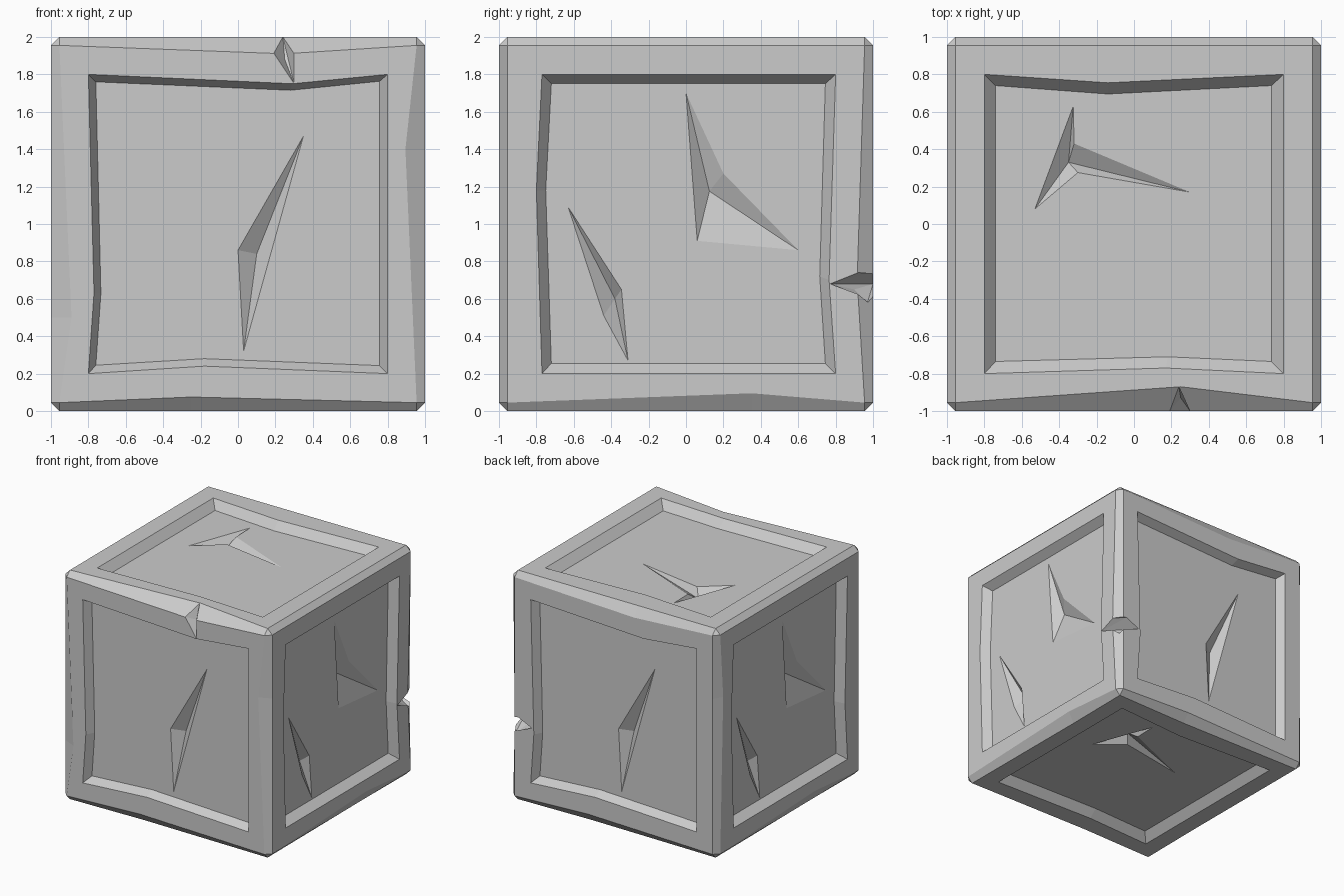
import bpy, bmesh
from itertools import product
from mathutils import Vector

if "Cube" in bpy.data.objects:
    bpy.data.objects.remove(bpy.data.objects["Cube"])

C = 0.045      # normal edge chamfer
DEPTH = 0.07   # panel recess

def to_object(name, bm):
    bmesh.ops.recalc_face_normals(bm, faces=bm.faces)
    bmesh.ops.translate(bm, verts=bm.verts, vec=(0, 0, 1))
    me = bpy.data.meshes.new(name)
    bm.to_mesh(me)
    bm.free()
    ob = bpy.data.objects.new(name, me)
    bpy.context.collection.objects.link(ob)
    return ob

# Worn edges: (axis along edge, signs of the other two) -> position, wear on each face
WEAR = {
    (0, -1, 1): (.25, .09, .13), (0, -1, -1): (-.25, .075, .06),
    (0, 1, 1): (-.2, .09, .045), (0, 1, -1): (.25, .075, .06),
    (1, 1, -1): (.35, .095, .05), (1, -1, -1): (-.35, .095, .05),
    (2, 1, -1): (.4, .045, .105), (2, -1, -1): (-.5, .05, .11),
    (2, 1, 1): (-.3, .085, .045), (2, -1, 1): (.4, .085, .045),
}

# Block with chamfered, chipped edges
bm = bmesh.new()
corner, kink = {}, {}
for s in product((-1, 1), repeat=3):
    for a in range(3):
        p = [q * (1 - C) for q in s]
        p[a] = s[a]
        corner[s, a] = bm.verts.new(p)
    bm.faces.new([corner[s, a] for a in range(3)])
for k in range(3):
    i, j = [a for a in range(3) if a != k]
    for si, sj in product((-1, 1), repeat=2):
        t, wi, wj = WEAR.get((k, si, sj), (0, C, C))
        ends = []
        for e in (-1, 1):
            s = [0, 0, 0]
            s[k], s[i], s[j] = e, si, sj
            ends.append(tuple(s))
        mid = {}
        for a, b, sa, sb, w in ((i, j, si, sj, wi), (j, i, sj, si, wj)):
            p = [0, 0, 0]
            p[k], p[a], p[b] = t, sa, sb * (1 - w)
            mid[a] = bm.verts.new(p)
            kink[a, frozenset(ends)] = mid[a]
        for s in ends:
            bm.faces.new((corner[s, i], corner[s, j], mid[j], mid[i]))
for a in range(3):
    i, j = [b for b in range(3) if b != a]
    for sa in (-1, 1):
        ring = []
        for u, v in ((-1, -1), (1, -1), (1, 1), (-1, 1)):
            s = [0, 0, 0]
            s[a], s[i], s[j] = sa, u, v
            ring.append(tuple(s))
        loop = []
        for n, s in enumerate(ring):
            loop += [corner[s, a], kink[a, frozenset((s, ring[(n + 1) % 4]))]]
        bm.faces.new(loop)
block = to_object("stone_block", bm)

# Panel outlines and cracks in face coordinates
FRONT = (
    [(-.8, .8), (.29, .75), (.8, .8), (.8, -.8), (-.18, -.76), (-.8, -.8), (-.77, -.37)],
    [(-.76, .76), (.28, .715), (.757, .763), (.757, -.757), (-.18, -.72), (-.76, -.755), (-.733, -.37)],
    [([(.35, .47), (0, -.14), (.03, -.68)], (.10, -.16))])
SIDE = (
    [(-.77, .8), (.8, .8), (.765, -.3), (.8, -.8), (-.77, -.8), (-.8, .18)],
    [(-.72, .75), (.745, .75), (.715, -.28), (.745, -.745), (-.72, -.745), (-.75, .18)],
    [([(0, .7), (.2, .27), (.6, -.14), (.06, -.09)], (.125, .175)),
     ([(-.63, .09), (-.345, -.35), (-.31, -.73), (-.44, -.49)], (-.38, -.4))])
TOP = (
    [(-.8, .8), (-.14, .755), (.8, .8), (.8, -.8), (.17, -.77), (-.8, -.8)],
    [(-.74, .74), (-.14, .695), (.735, .74), (.735, -.735), (.18, -.71), (-.74, -.735)],
    [([(-.325, .63), (-.32, .43), (.3, .17), (-.3, .275), (-.53, .08)], (-.35, .33))])

X, Y, Z = Vector((1, 0, 0)), Vector((0, 1, 0)), Vector((0, 0, 1))
SIDES = [(FRONT, X, Z, -Y), (FRONT, -X, Z, Y), (SIDE, Y, Z, X),
         (SIDE, -Y, Z, -X), (TOP, X, Y, Z), (TOP, -X, Y, -Z)]

def loft(bm, frame, rings):
    """Closed solid through (outline, height) rings; the last may be one point."""
    u, v, n = frame
    rows = [[bm.verts.new(u * x + v * y + n * h) for x, y in pts] for pts, h in rings]
    bm.faces.new(rows[0])
    for a, b in zip(rows, rows[1:]):
        for i in range(len(a)):
            j = (i + 1) % len(a)
            bm.faces.new((a[i], a[j], b[0]) if len(b) == 1 else (a[i], a[j], b[j], b[i]))
    if len(rows[-1]) > 1:
        bm.faces.new(rows[-1])

def hull(bm, pts):
    bmesh.ops.convex_hull(bm, input=[bm.verts.new(p) for p in pts])

def cut(name, bm):
    cutter = to_object(name, bm)
    cutter.hide_render = True
    mod = block.modifiers.new(name, 'BOOLEAN')
    mod.operation, mod.solver, mod.object = 'DIFFERENCE', 'EXACT', cutter
    bpy.context.view_layer.objects.active = block
    bpy.ops.object.modifier_apply(modifier=name)
    bpy.data.objects.remove(cutter)

# Recessed panels
bm = bmesh.new()
for (outer, inner, _), *frame in SIDES:
    loft(bm, frame, [(outer, 1.05), (outer, 1), (inner, 1 - DEPTH)])
cut("panel_cutter", bm)

# Cracks in the panel floors
bm = bmesh.new()
for (_, _, cracks), *frame in SIDES:
    for outline, apex in cracks:
        loft(bm, frame, [(outline, 1.01 - DEPTH), (outline, 1 - DEPTH), ([apex], .93 - DEPTH)])
cut("crack_cutter", bm)

# Notches in the front top edge and the back right edge
bm = bmesh.new()
hull(bm, [(.24, -.87, 1), (.19, -1, .915), (.30, -1, .75), (.30, -1, .91),
          (.25, -.93, .88), (.25, -1.1, 1.1)])
hull(bm, [(1, .77, -.32), (.79, 1, -.32), (1, .92, -.26), (.92, 1, -.26),
          (.97, .97, -.42), (.9, .9, -.35), (1.15, 1.15, -.33)])
cut("notch_cutter", bm)
